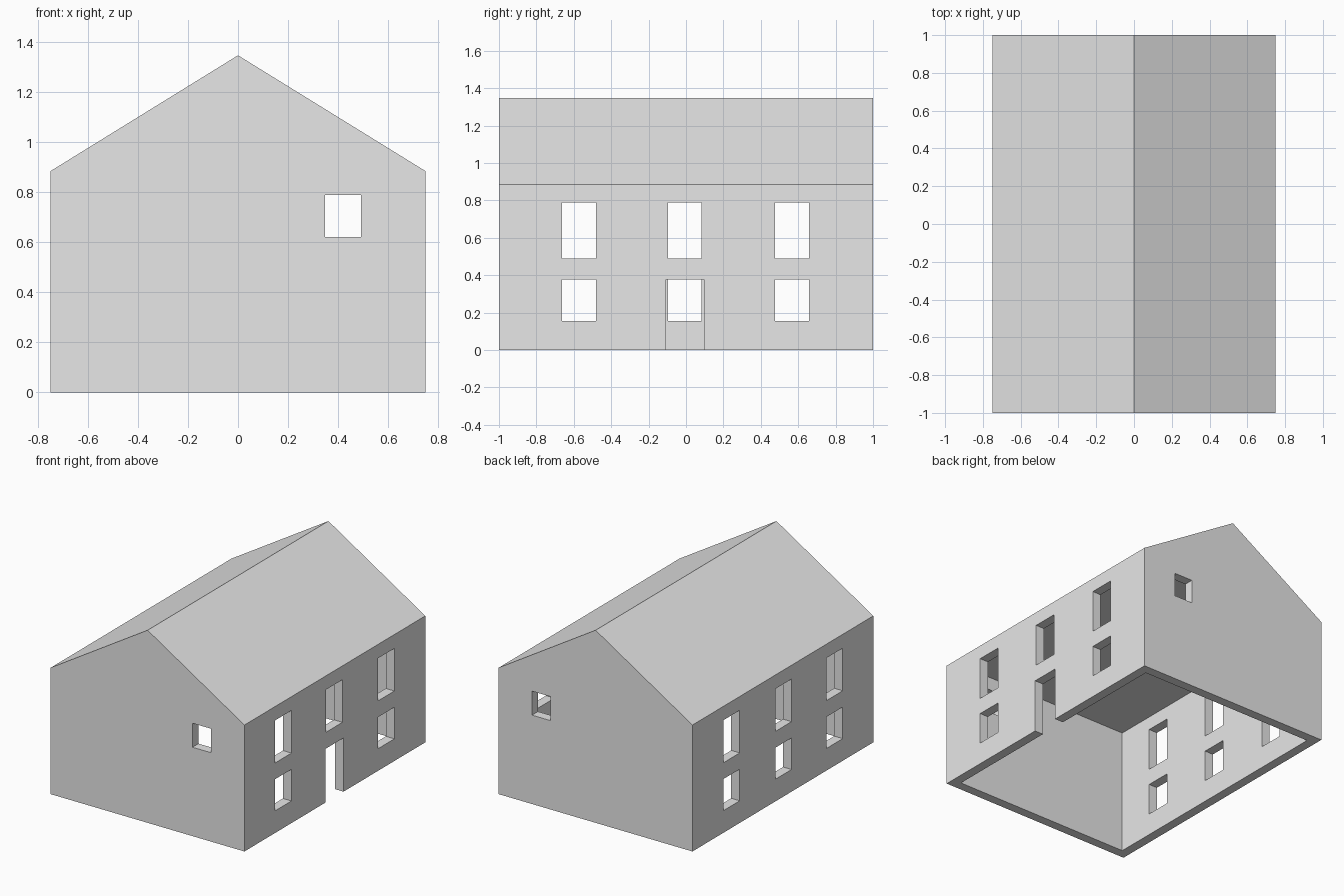
import bpy, bmesh
from mathutils import Matrix, Vector

cube = bpy.data.objects.get("Cube")
if cube:
    bpy.data.objects.remove(cube, do_unlink=True)

HALF_W, HALF_L = 0.75, 1.0
EAVE, RIDGE = 0.885, 1.348
WALL = 0.066

plaster = bpy.data.materials.new("light_grey_plaster")
plaster.use_nodes = True
colour = (0.8, 0.8, 0.8, 1)
plaster.diffuse_color = colour
plaster.node_tree.nodes["Principled BSDF"].inputs["Base Color"].default_value = colour


def make_object(name, bm):
    bmesh.ops.recalc_face_normals(bm, faces=bm.faces)
    mesh = bpy.data.meshes.new(name)
    bm.to_mesh(mesh)
    bm.free()
    mesh.materials.append(plaster)
    obj = bpy.data.objects.new(name, mesh)
    bpy.context.scene.collection.objects.link(obj)
    return obj


def add_box(bm, low, high):
    low, high = Vector(low), Vector(high)
    place = Matrix.Translation((low + high) / 2) @ Matrix.Diagonal((*(high - low), 1))
    bmesh.ops.create_cube(bm, size=1, matrix=place)


# House body: gable profile extruded from front to back
bm = bmesh.new()
profile = [(-HALF_W, 0), (HALF_W, 0), (HALF_W, EAVE), (0, RIDGE), (-HALF_W, EAVE)]
gable = bm.faces.new([bm.verts.new((x, -HALF_L, z)) for x, z in profile])
swept = bmesh.ops.extrude_face_region(bm, geom=[gable])["geom"]
bmesh.ops.translate(bm, vec=(0, 2 * HALF_L, 0),
                    verts=[v for v in swept if isinstance(v, bmesh.types.BMVert)])
house = make_object("house_shell", bm)

# Hollow room, open below, with a flat ceiling at the eaves
bm = bmesh.new()
add_box(bm, (WALL - HALF_W, WALL - HALF_L, -0.2), (HALF_W - WALL, HALF_L - WALL, EAVE - 0.003))
room = make_object("room_cutter", bm)

# Window and door openings, each through one wall
bm = bmesh.new()
OVER = 0.05
for side in (-1, 1):
    x0, x1 = sorted((side * (HALF_W - WALL - OVER), side * (HALF_W + OVER)))
    for y0, y1 in ((-0.662, -0.48), (-0.096, 0.084), (0.477, 0.658)):
        add_box(bm, (x0, y0, 0.49), (x1, y1, 0.788))
        if side > 0 and y0 < 0 < y1:
            add_box(bm, (x0, -0.106, -0.2), (x1, 0.096, 0.376))  # door
        else:
            add_box(bm, (x0, y0, 0.155), (x1, y1, 0.376))
    g0, g1 = sorted((side * (HALF_L - WALL - OVER), side * (HALF_L + OVER)))
    add_box(bm, (0.348, g0, 0.622), (0.492, g1, 0.79))
openings = make_object("openings_cutter", bm)

# Cut the room first, then the openings
for cutter in (room, openings):
    cutter.hide_render = True
    cutter.hide_viewport = True
    cutter.display_type = 'WIRE'
    cut = house.modifiers.new(cutter.name, 'BOOLEAN')
    cut.operation = 'DIFFERENCE'
    cut.solver = 'EXACT'
    cut.object = cutter
